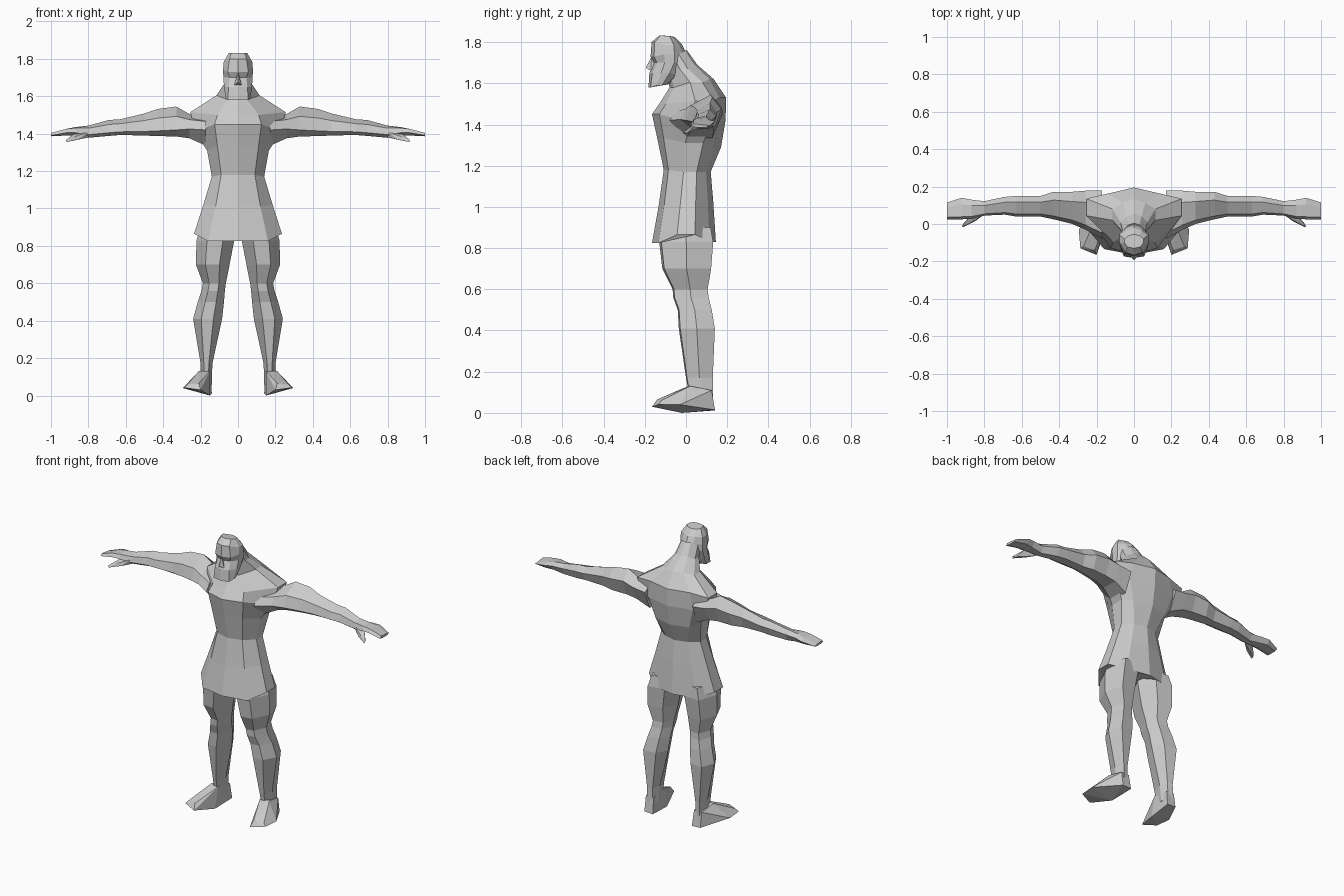
import bpy, bmesh

skin = bpy.data.materials.new("stone_grey")
skin.diffuse_color = (0.6, 0.6, 0.6, 1)


def finish(name, bm, mirror=False):
    bmesh.ops.recalc_face_normals(bm, faces=bm.faces)
    me = bpy.data.meshes.new(name)
    bm.to_mesh(me)
    bm.free()
    me.materials.append(skin)
    ob = bpy.data.objects.new(name, me)
    bpy.context.collection.objects.link(ob)
    if mirror:
        m = ob.modifiers.new("mirror", 'MIRROR')
        m.use_axis[0] = True
        m.use_mirror_merge = False
    return ob


def loft(name, rings, mirror=False):
    """Skin a list of equal-length closed rings and cap both ends."""
    bm = bmesh.new()
    vs = [[bm.verts.new(p) for p in r] for r in rings]
    n = len(vs[0])
    for a, b in zip(vs, vs[1:]):
        for i in range(n):
            j = (i + 1) % n
            bm.faces.new((a[i], a[j], b[j], b[i]))
    bm.faces.new(vs[0])
    bm.faces.new(vs[-1])
    return finish(name, bm, mirror)


def hull(name, points, mirror=False):
    bm = bmesh.new()
    for p in points:
        bm.verts.new(p)
    res = bmesh.ops.convex_hull(bm, input=bm.verts)
    junk = [g for g in res["geom_interior"] if isinstance(g, bmesh.types.BMVert)]
    bmesh.ops.delete(bm, geom=junk, context='VERTS')
    return finish(name, bm, mirror)


def body_ring(zf, zs, zb, c, w, b, yf, ym, yb):
    """Ten-sided symmetric section: front, front corner, two sides, back corner, back."""
    d = (yb - yf) * 0.14
    half = [(c, yf + 0.1 * (yb - yf), zf), (w, ym - d, zs), (w, ym + d, zs),
            (b, yb - 0.1 * (yb - yf), zb)]
    return ([(0, yf, zf)] + half + [(0, yb, zb)]
            + [(-x, y, z) for x, y, z in reversed(half)])


# tunic, chest, shoulders and sloping neck
loft("torso", [body_ring(*r) for r in (
    (0.825, 0.865, 0.83, 0.16, 0.235, 0.15, -0.165, 0.0, 0.145),
    (1.01, 1.02, 1.03, 0.12, 0.185, 0.11, -0.132, 0.01, 0.132),
    (1.18, 1.17, 1.17, 0.09, 0.14, 0.08, -0.108, 0.02, 0.12),
    (1.335, 1.31, 1.29, 0.11, 0.165, 0.12, -0.14, 0.04, 0.17),
    (1.45, 1.41, 1.42, 0.125, 0.23, 0.16, -0.165, 0.07, 0.192),
    (1.50, 1.515, 1.53, 0.11, 0.255, 0.14, -0.13, 0.09, 0.195),
    (1.58, 1.605, 1.62, 0.05, 0.115, 0.06, -0.08, 0.05, 0.135),
    (1.63, 1.67, 1.69, 0.04, 0.072, 0.04, -0.09, -0.01, 0.055),
    (1.70, 1.74, 1.76, 0.03, 0.06, 0.03, -0.10, -0.05, 0.005))])

# head with beard
loft("head", [body_ring(*r) for r in (
    (1.58, 1.59, 1.595, 0.055, 0.066, 0.05, -0.182, -0.13, -0.085),
    (1.65, 1.65, 1.64, 0.05, 0.075, 0.05, -0.178, -0.10, -0.03),
    (1.70, 1.70, 1.71, 0.045, 0.078, 0.04, -0.157, -0.08, 0.01),
    (1.73, 1.74, 1.75, 0.055, 0.08, 0.04, -0.172, -0.08, 0.0),
    (1.80, 1.785, 1.79, 0.045, 0.076, 0.04, -0.167, -0.08, -0.02),
    (1.832, 1.83, 1.825, 0.035, 0.05, 0.03, -0.13, -0.09, -0.055))])

# nose
hull("nose", [(0, -0.168, 1.73), (0, -0.195, 1.675), (0.02, -0.17, 1.66),
              (-0.02, -0.17, 1.66), (0, -0.14, 1.70)])


def arm_ring(x, zt, zm, zb, yf, yb):
    d = yb - yf
    return [(x, yb - 0.3 * d, zt), (x, yf + 0.12 * d, (zt + zm) / 2 + 0.01), (x, yf, zm),
            (x, yf + 0.3 * d, zb), (x, yb - 0.2 * d, zb), (x, yb, (zt + zm) / 2)]


# arms ending in flat hands
loft("arms", [arm_ring(*r) for r in (
    (0.17, 1.49, 1.42, 1.335, -0.08, 0.18),
    (0.26, 1.505, 1.425, 1.375, -0.03, 0.178),
    (0.33, 1.545, 1.42, 1.385, 0.0, 0.172),
    (0.43, 1.532, 1.415, 1.387, 0.025, 0.172),
    (0.50, 1.508, 1.412, 1.39, 0.04, 0.15),
    (0.63, 1.477, 1.41, 1.393, 0.04, 0.15),
    (0.69, 1.473, 1.405, 1.388, 0.05, 0.145),
    (0.80, 1.443, 1.395, 1.378, 0.045, 0.122),
    (0.87, 1.435, 1.405, 1.388, 0.028, 0.13),
    (0.92, 1.425, 1.405, 1.39, 0.025, 0.14),
    (1.0, 1.398, 1.39, 1.386, 0.025, 0.115))], True)

# thumbs
hull("thumbs", [(0.80, 0.05, 1.41), (0.80, 0.06, 1.38), (0.87, 0.05, 1.405),
                (0.87, 0.01, 1.385), (0.85, 0.015, 1.37), (0.92, -0.012, 1.365),
                (0.915, -0.018, 1.355), (0.91, 0.005, 1.357)], True)


def leg_ring(z, xi, xo, yf, yb):
    w, d = xo - xi, yb - yf
    return [(xi + 0.3 * w, yf, z), (xi + 0.72 * w, yf + 0.04 * d, z), (xo, yf + 0.5 * d, z),
            (xo - 0.2 * w, yb, z), (xi + 0.25 * w, yb - 0.05 * d, z), (xi, yf + 0.55 * d, z)]


# legs
loft("legs", [leg_ring(*r) for r in (
    (0.90, 0.012, 0.20, -0.12, 0.12),
    (0.83, 0.02, 0.222, -0.13, 0.132),
    (0.70, 0.045, 0.225, -0.115, 0.122),
    (0.60, 0.065, 0.188, -0.065, 0.105),
    (0.56, 0.07, 0.195, -0.062, 0.11),
    (0.50, 0.075, 0.215, -0.04, 0.125),
    (0.41, 0.085, 0.24, -0.035, 0.14),
    (0.17, 0.137, 0.20, 0.0, 0.13),
    (0.06, 0.14, 0.20, 0.02, 0.132))], True)

# feet turned outward
hull("feet", [(0.14, 0.14, 0.012), (0.20, 0.14, 0.015), (0.295, -0.03, 0.04),
              (0.287, -0.13, 0.042), (0.20, -0.165, 0.03), (0.15, -0.02, 0.0),
              (0.21, -0.14, 0.065), (0.27, -0.12, 0.06), (0.15, 0.01, 0.13),
              (0.21, 0.02, 0.13), (0.20, 0.125, 0.11), (0.145, 0.125, 0.11)], True)
